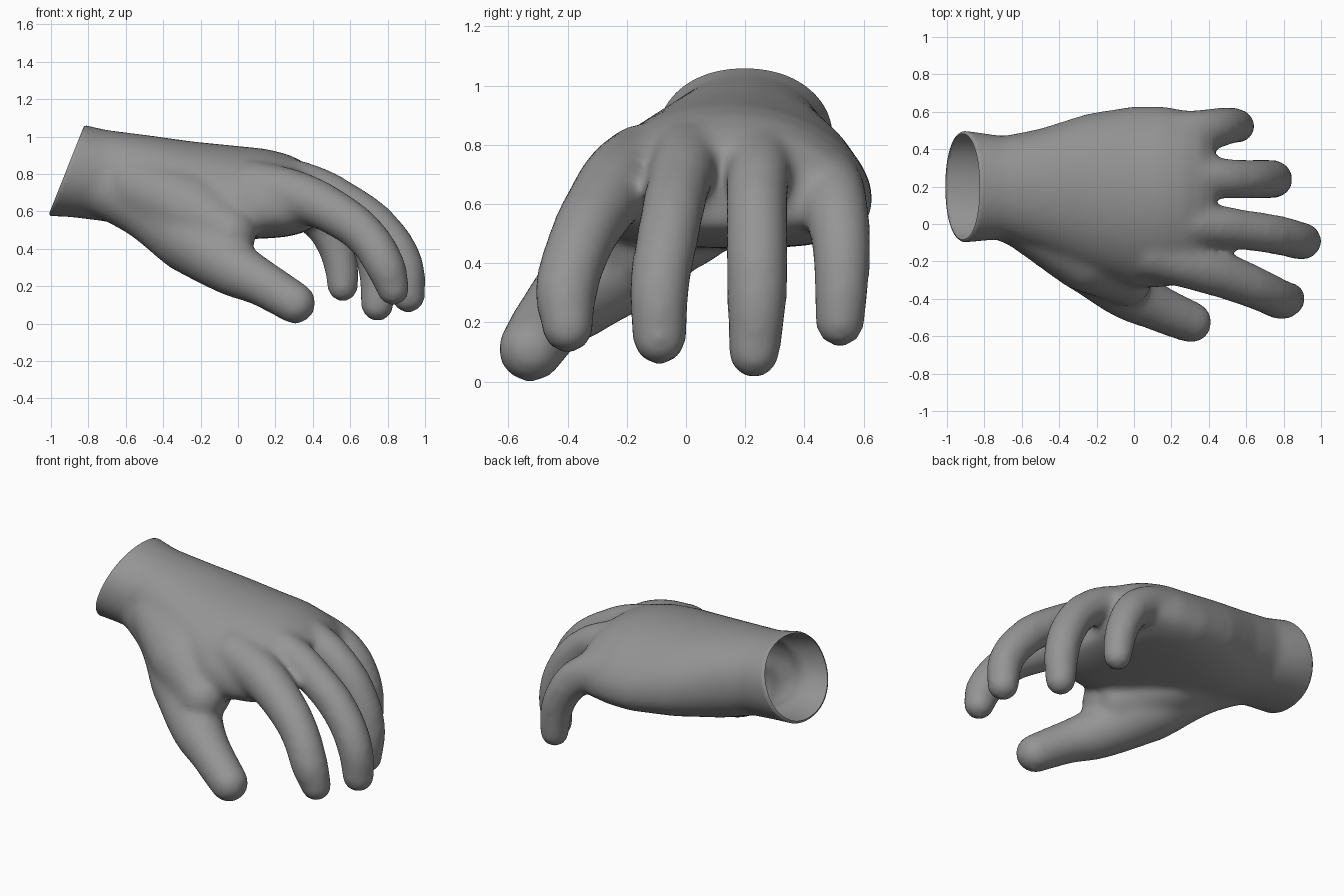
import bpy, bmesh
from math import cos, sin, pi, copysign
from mathutils import Vector, Matrix

cube = bpy.data.objects.get("Cube")
if cube:
    bpy.data.objects.remove(cube)

skin = bpy.data.materials.new("grey skin")
skin.use_nodes = True
grey = (0.3, 0.3, 0.3, 1)
skin.diffuse_color = grey
skin.node_tree.nodes["Principled BSDF"].inputs["Base Color"].default_value = grey

bm = bmesh.new()


def evaluated_mesh(ob):
    deps = bpy.context.evaluated_depsgraph_get()
    return bpy.data.meshes.new_from_object(ob.evaluated_get(deps))


def loft(sections, sides=40, power=0.93):
    """Skin rounded sections: x, y low, y high, z low, z high, arch of the back."""
    rings = []
    for x, y0, y1, z0, z1, arch in sections:
        ring = []
        for i in range(sides):
            c, s = cos(2 * pi * i / sides), sin(2 * pi * i / sides)
            dy = (y1 - y0) / 2 * copysign(abs(c) ** power, c)
            dz = (z1 - z0) / 2 * copysign(abs(s) ** power, s)
            ring.append(bm.verts.new((x, (y0 + y1) / 2 + dy,
                                      (z0 + z1) / 2 + dz - arch * dy * dy)))
        rings.append(ring)
    for a, b in zip(rings, rings[1:]):
        for i in range(sides):
            j = (i + 1) % sides
            bm.faces.new((a[i], a[j], b[j], b[i]))
    bm.faces.new(rings[0])
    bm.faces.new(rings[-1])


def digit(points):
    """Tapered tube through points (x, y, z, radius) with round ends."""
    curve = bpy.data.curves.new("digit path", "CURVE")
    curve.dimensions = "3D"
    curve.bevel_depth = 1
    curve.bevel_resolution = 6
    curve.use_fill_caps = True
    spline = curve.splines.new("BEZIER")
    spline.bezier_points.add(len(points) - 1)
    for p, (x, y, z, r) in zip(spline.bezier_points, points):
        p.co = (x, y, z)
        p.radius = r
        p.handle_left_type = p.handle_right_type = "AUTO"
    ob = bpy.data.objects.new("digit path", curve)
    bpy.context.collection.objects.link(ob)
    bpy.context.view_layer.update()
    mesh = evaluated_mesh(ob)
    bm.from_mesh(mesh)
    bpy.data.objects.remove(ob)
    bpy.data.meshes.remove(mesh)
    for x, y, z, r in (points[0], points[-1]):
        bmesh.ops.create_uvsphere(bm, u_segments=20, v_segments=12, radius=r,
                                  matrix=Matrix.Translation((x, y, z)))


# wrist and palm
loft([(-1.15, -.1, .5, .58, 1.15, 0), (-.9, -.1, .5, .57, 1.08, 0),
      (-.7, -.08, .47, .545, 1.035, 0), (-.5, -.15, .51, .48, 1.01, .1),
      (-.25, -.26, .59, .45, .975, .25), (0, -.34, .63, .45, .95, .35),
      (.15, -.34, .63, .455, .935, .35), (.27, -.32, .61, .465, .905, .35),
      (.36, -.28, .58, .49, .86, .35), (.43, -.2, .46, .53, .8, .35)])

# thumb, the web of skin beside it and the pad below it
digit([(-.72, .1, .75, .18), (-.5, .01, .64, .185), (-.25, -.17, .46, .2),
       (-.03, -.36, .3, .155), (.13, -.45, .215, .125), (.305, -.525, .11, .113)])
digit([(-.55, .02, .73, .18), (-.25, -.17, .6, .2), (-.04, -.3, .48, .14)])
digit([(-.6, .12, .68, .16), (-.27, -.01, .55, .175), (-.06, -.2, .45, .13)])
# index finger
digit([(.1, -.15, .72, .15), (.32, -.22, .68, .135), (.52, -.29, .59, .122),
       (.69, -.36, .46, .112), (.79, -.405, .3, .108), (.83, -.4, .185, .09)])
# middle finger
digit([(.12, .02, .78, .12), (.35, 0, .75, .115), (.58, -.03, .645, .108),
       (.77, -.06, .5, .107), (.89, -.09, .31, .103), (.91, -.09, .148, .093)])
# ring finger
digit([(.12, .25, .78, .12), (.35, .25, .74, .112), (.56, .24, .63, .106),
       (.69, .24, .46, .106), (.745, .24, .28, .103), (.745, .23, .1, .09)])
# little finger
digit([(.1, .46, .68, .13), (.28, .485, .65, .12), (.42, .51, .57, .11),
       (.51, .525, .44, .1), (.55, .525, .31, .093), (.56, .52, .2, .085)])

bmesh.ops.recalc_face_normals(bm, faces=bm.faces)
body = bpy.data.meshes.new("hand")
bm.to_mesh(body)
bm.free()
hand = bpy.data.objects.new("hand", body)
bpy.context.collection.objects.link(hand)

# blend all parts into one skin
remesh = hand.modifiers.new("blend", "REMESH")
remesh.mode = "VOXEL"
remesh.voxel_size = 0.02
smooth = hand.modifiers.new("soften", "SMOOTH")
smooth.factor = 0.5
smooth.iterations = 16
bpy.context.view_layer.update()
blended = evaluated_mesh(hand)
hand.modifiers.clear()

# cut the wrist open on a slant
centre = Vector((-.9, .2, .83))
outward = Vector((-.93, 0, .37))
bm = bmesh.new()
bm.from_mesh(blended)
bmesh.ops.bisect_plane(bm, geom=bm.verts[:] + bm.edges[:] + bm.faces[:],
                       plane_co=centre, plane_no=outward, clear_outer=True)
# rounded lip around the opening
rim = [e for e in bm.edges if e.is_boundary]
for scale, shift in ((.98, .01), (.97, .003)):
    new = bmesh.ops.extrude_edge_only(bm, edges=rim)["geom"]
    for v in (g for g in new if isinstance(g, bmesh.types.BMVert)):
        v.co = centre + (v.co - centre) * scale + outward * shift
    rim = [g for g in new if isinstance(g, bmesh.types.BMEdge) and g.is_boundary]
bmesh.ops.recalc_face_normals(bm, faces=bm.faces)
for f in bm.faces:
    f.smooth = True
bm.to_mesh(blended)
bm.free()
blended.materials.clear()
blended.materials.append(skin)
hand.data = blended
bpy.data.meshes.remove(body)
blended.name = "hand"
